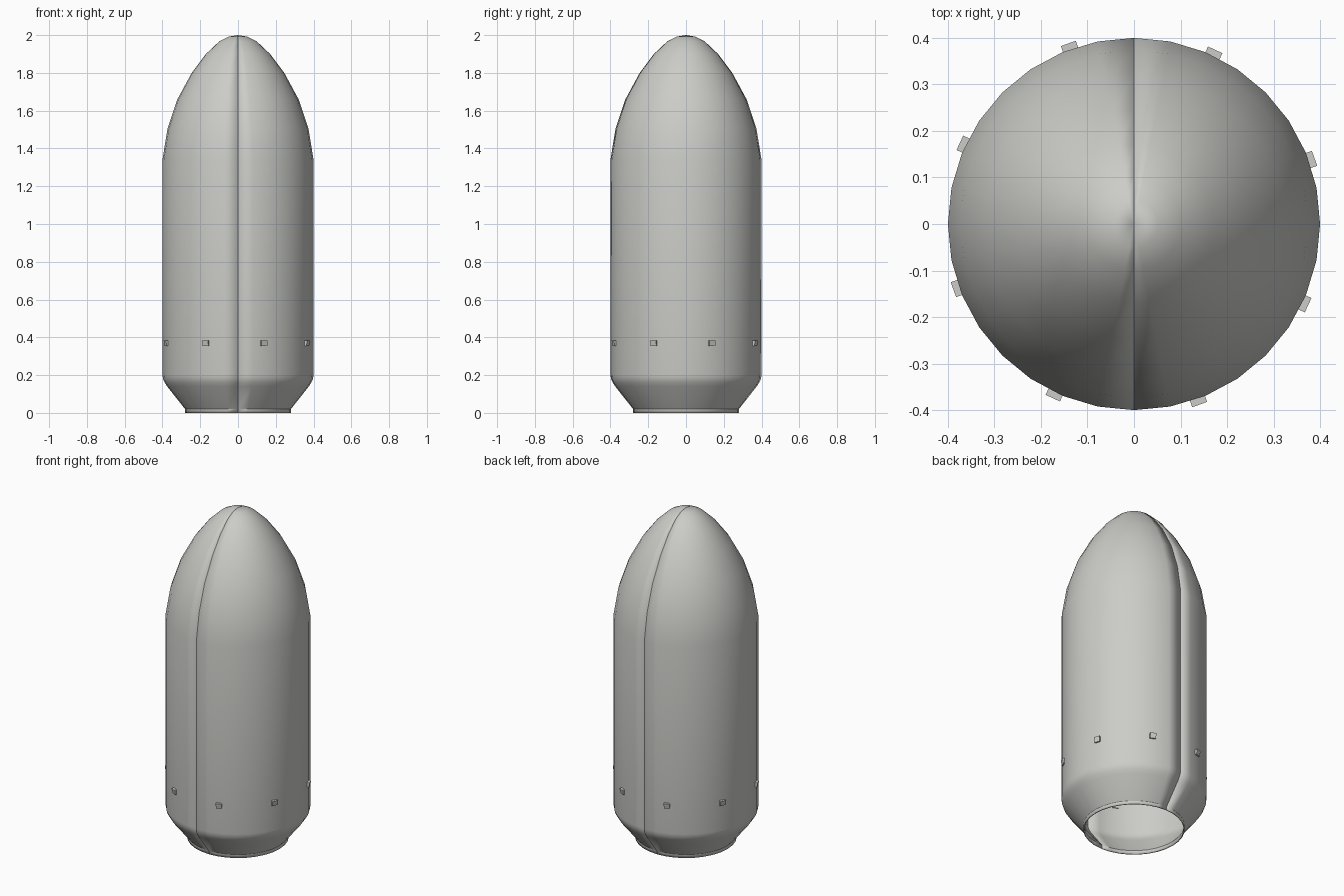
import bpy, bmesh, math
from mathutils import Matrix

if "Cube" in bpy.data.objects:
    bpy.data.objects.remove(bpy.data.objects["Cube"])

def material(name, rgb):
    m = bpy.data.materials.new(name)
    m.diffuse_color = (*rgb, 1)
    m.use_nodes = True
    m.node_tree.nodes["Principled BSDF"].inputs["Base Color"].default_value = m.diffuse_color
    return m

shell_grey = material("warm grey", (0.6, 0.6, 0.575))

# Outer profile (radius, height) from base ring to nose
PROFILE = [(0.28, 0), (0.28, 0.02), (0.375, 0.14), (0.389, 0.162), (0.397, 0.18), (0.4, 0.2),
           (0.4, 1.34), (0.373, 1.505), (0.321, 1.66), (0.245, 1.80), (0.17, 1.90),
           (0.10, 1.966), (0.05, 1.992), (0, 2.0)]
HALF_STEPS = 16

def finish(bm, name, angle):
    me = bpy.data.meshes.new(name)
    bm.to_mesh(me)
    bm.free()
    ob = bpy.data.objects.new(name, me)
    bpy.context.collection.objects.link(ob)
    me.materials.append(shell_grey)
    bpy.ops.object.select_all(action='DESELECT')
    ob.select_set(True)
    bpy.context.view_layer.objects.active = ob
    if angle:
        bpy.ops.object.shade_smooth_by_angle(angle=math.radians(angle))
    return ob

# Half shells, split on the front and back seams
def half_shell(name, start):
    bm = bmesh.new()
    rows = []
    for r, z in PROFILE[:-1]:
        rows.append([bm.verts.new((r * math.cos(a), r * math.sin(a), z))
                     for a in (start + math.pi * i / HALF_STEPS for i in range(HALF_STEPS + 1))])
    tip = bm.verts.new((0, 0, PROFILE[-1][1]))
    for lo, hi in zip(rows, rows[1:]):
        for i in range(HALF_STEPS):
            bm.faces.new((lo[i], lo[i + 1], hi[i + 1], hi[i]))
    for i in range(HALF_STEPS):
        bm.faces.new((rows[-1][i], rows[-1][i + 1], tip))
    ob = finish(bm, name, 35)
    wall = ob.modifiers.new("wall", 'SOLIDIFY')
    wall.thickness = 0.006
    wall.offset = -1
    wall.use_rim = True
    return ob

half_shell("right_half_shell", -math.pi / 2)
half_shell("left_half_shell", math.pi / 2)

# Small vent blocks around the lower body, tapering towards the bottom
for k in range(8):
    bm = bmesh.new()
    bmesh.ops.create_cube(bm, size=1)
    for v in bm.verts:
        top = v.co.z > 0
        outer = (0.413 if top else 0.407) if v.co.x > 0 else 0.388
        v.co = (outer, v.co.y * 0.034, 0.384 if top else 0.353)
    bm.transform(Matrix.Rotation(math.radians(20 + 45 * k), 4, 'Z'))
    finish(bm, f"vent_block_{k + 1}", None)
